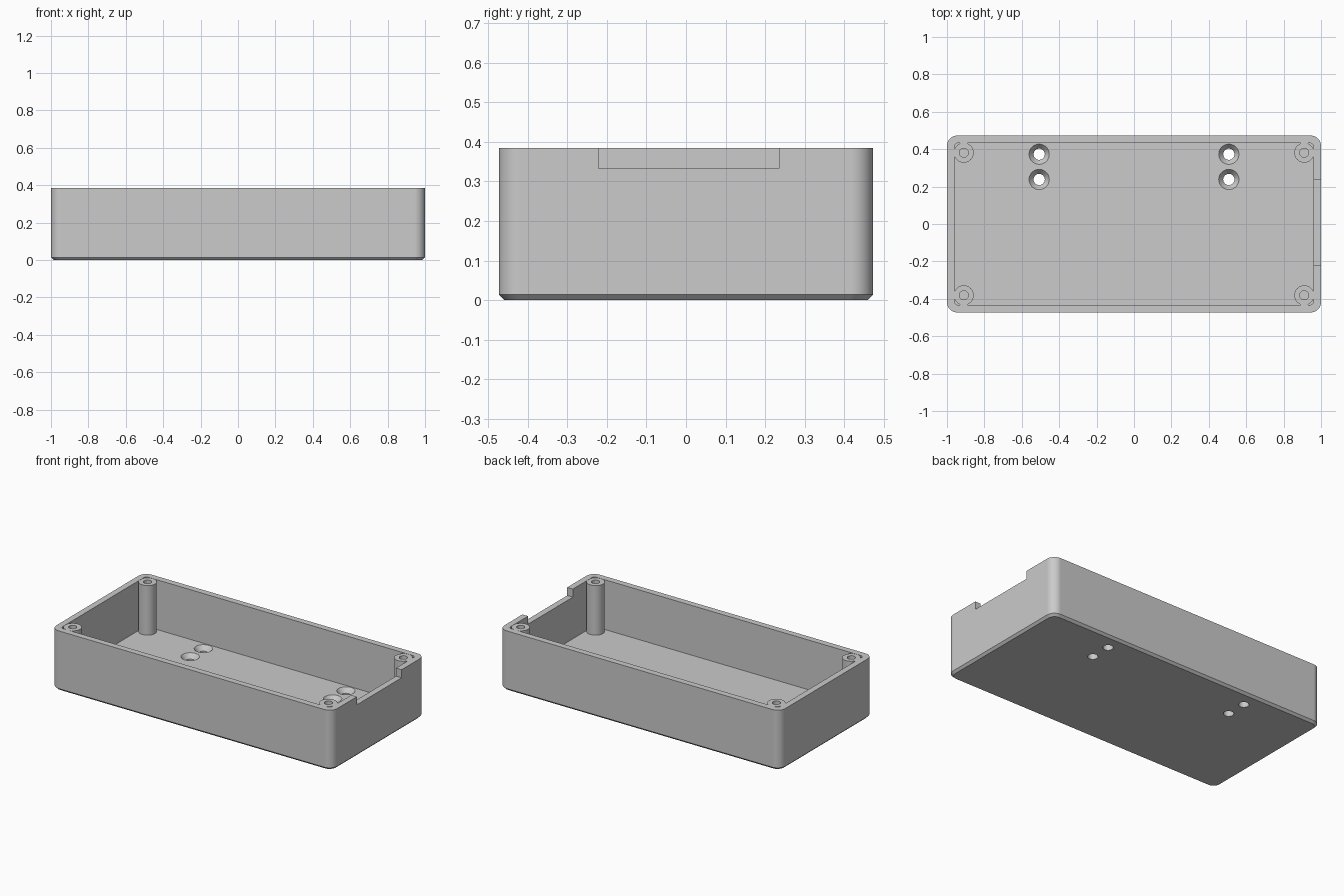
import bpy, bmesh
from math import cos, sin, pi

if "Cube" in bpy.data.objects:
    bpy.data.objects.remove(bpy.data.objects["Cube"])

HX, HY, TOP = 1.0, 0.473, 0.385
WALL, FLOOR, CHAMFER = 0.04, 0.065, 0.014
POST_X, POST_Y, POST_R = 0.91, 0.381, 0.053
POST_TOP = TOP - 0.001

grey = bpy.data.materials.new("plain grey plastic")
grey.use_nodes = True
grey.diffuse_color = (0.595, 0.595, 0.595, 1)
grey.node_tree.nodes["Principled BSDF"].inputs["Base Color"].default_value = grey.diffuse_color


def rounded(hx, hy, r, z, steps=10):
    """Loop of a rounded rectangle at height z."""
    pts = []
    for q, (sx, sy) in enumerate([(1, 1), (-1, 1), (-1, -1), (1, -1)]):
        for i in range(steps + 1):
            a = (q + i / steps) * pi / 2
            pts.append((sx * (hx - r) + r * cos(a), sy * (hy - r) + r * sin(a), z))
    return pts


def circle(r, z, n=48):
    return [(r * cos(2 * pi * i / n), r * sin(2 * pi * i / n), z) for i in range(n)]


def rect(hx, hy, z):
    return [(-hx, -hy, z), (hx, -hy, z), (hx, hy, z), (-hx, hy, z)]


def loft(name, loops, at=(0, 0, 0)):
    """Closed solid through a stack of loops."""
    bm = bmesh.new()
    rings = [[bm.verts.new(p) for p in loop] for loop in loops]
    for low, high in zip(rings, rings[1:]):
        n = len(low)
        for i in range(n):
            j = (i + 1) % n
            bm.faces.new((low[i], low[j], high[j], high[i]))
    bm.faces.new(rings[0][::-1])
    bm.faces.new(rings[-1])
    bmesh.ops.recalc_face_normals(bm, faces=bm.faces)
    mesh = bpy.data.meshes.new(name)
    bm.to_mesh(mesh)
    bm.free()
    mesh.materials.append(grey)
    obj = bpy.data.objects.new(name, mesh)
    obj.location = at
    bpy.context.collection.objects.link(obj)
    return obj


def activate(obj):
    bpy.ops.object.select_all(action='DESELECT')
    obj.select_set(True)
    bpy.context.view_layer.objects.active = obj


def cut(target, cutter):
    cutter.hide_render = True
    bpy.context.view_layer.update()
    activate(target)
    mod = target.modifiers.new("cut", 'BOOLEAN')
    mod.operation = 'DIFFERENCE'
    mod.solver = 'EXACT'
    mod.object = cutter
    bpy.ops.object.modifier_apply(modifier=mod.name)
    bpy.data.objects.remove(cutter)


def smooth(obj):
    """Smooth the curves while the broad faces stay flat."""
    activate(obj)
    bpy.ops.object.shade_smooth_by_angle(angle=pi / 6)
    mod = obj.modifiers.new("flat faces", 'WEIGHTED_NORMAL')
    mod.keep_sharp = True
    mod.weight = 100


# Tray body with a chamfered bottom edge
body = loft("tray_body", [
    rounded(HX - CHAMFER, HY - CHAMFER, 0.045, 0),
    rounded(HX, HY, 0.055, CHAMFER),
    rounded(HX, HY, 0.055, TOP)])

# Hollow inside
cut(body, loft("cavity_cutter", [
    rounded(HX - WALL, HY - WALL, 0.02, FLOOR),
    rounded(HX - WALL, HY - WALL, 0.02, TOP + 0.1)]))

# Shallow notch in the rim of one end wall
cut(body, loft("notch_cutter", [
    rect(0.06, 0.228, 0.333), rect(0.06, 0.228, TOP + 0.1)], (HX, 0.007, 0)))

# Countersunk mounting holes in the floor
for x in (-0.507, 0.507):
    for y in (0.238, 0.373):
        cut(body, loft("hole_cutter", [
            circle(0.03, -0.05), circle(0.03, FLOOR - 0.03),
            circle(0.054, FLOOR), circle(0.054, FLOOR + 0.02)], (x, y, 0)))
smooth(body)

# Corner screw posts, each tied to both walls by a short web
for sx, side in ((1, "left"), (-1, "right")):
    for sy, end in ((-1, "front"), (1, "back")):
        x, y = sx * POST_X, sy * POST_Y
        tag = f"{end}_{side}"
        post = loft(f"screw_post_{tag}", [
            circle(POST_R, FLOOR - 0.01), circle(POST_R, POST_TOP),
            circle(0.024, POST_TOP), circle(0.024, FLOOR + 0.02)], (x, y, 0))
        smooth(post)
        web_z = (FLOOR - 0.01, POST_TOP - 0.001)
        loft(f"side_web_{tag}", [rect(0.013, 0.02, z) for z in web_z],
             (x + sx * 0.046, y, 0))
        loft(f"end_web_{tag}", [rect(0.02, 0.013, z) for z in web_z],
             (x, y + sy * 0.046, 0))
